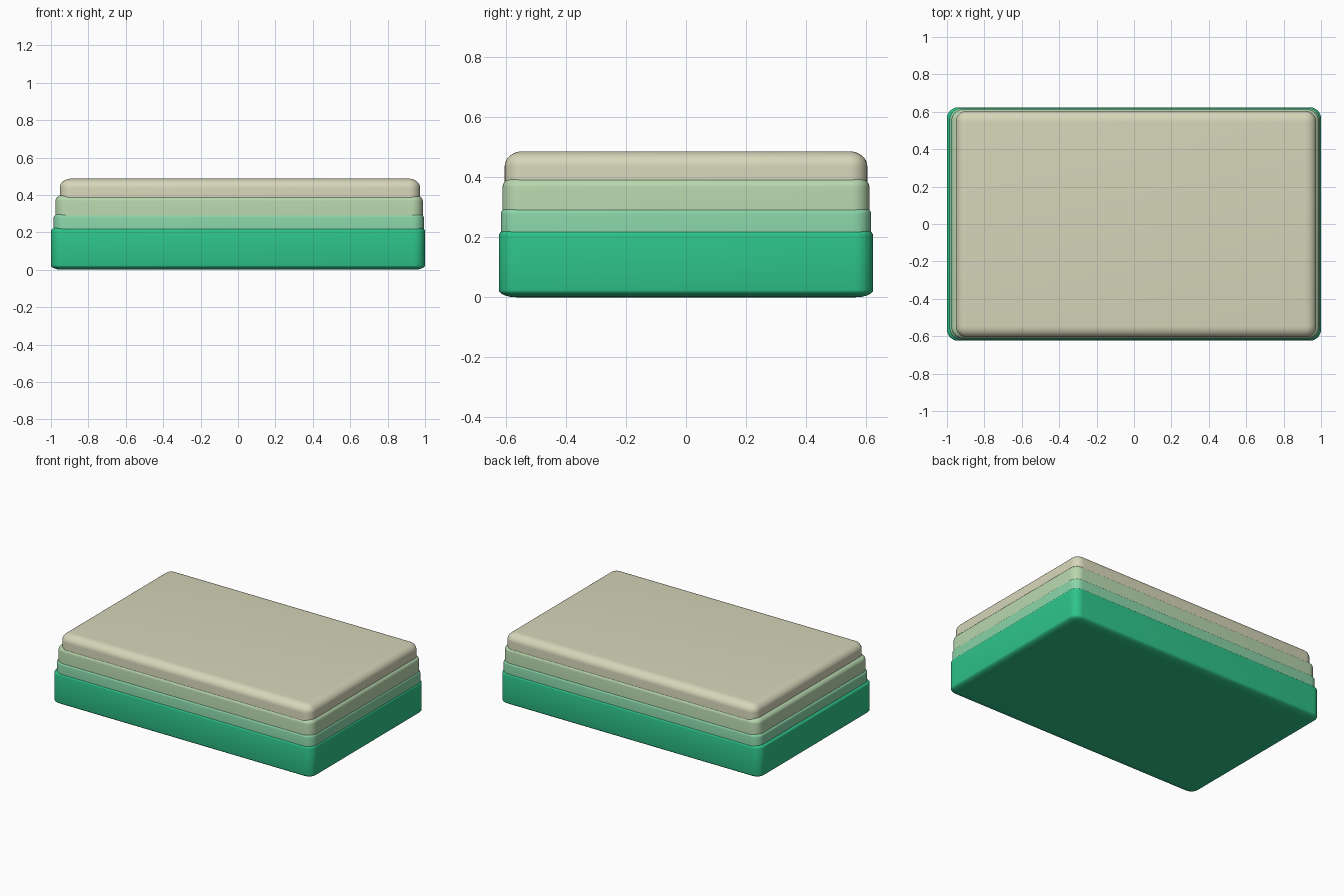
import bpy, bmesh
from mathutils import Matrix

if "Cube" in bpy.data.objects:
    bpy.data.objects.remove(bpy.data.objects["Cube"])

RADIUS = 0.06  # horizontal corner rounding


def rounded_layer(name, x0, x1, half_y, z0, z1, round_z, color):
    """Box with rounded edges; the rounding is flattened to round_z in height."""
    squash = round_z / RADIUS
    bm = bmesh.new()
    bmesh.ops.create_cube(bm, size=1)
    bmesh.ops.scale(bm, vec=(x1 - x0, 2 * half_y, (z1 - z0) / squash), verts=bm.verts)
    bmesh.ops.bevel(bm, geom=bm.edges[:], offset=RADIUS, segments=8,
                    profile=0.5, affect='EDGES')
    bmesh.ops.scale(bm, vec=(1, 1, squash), verts=bm.verts)
    bmesh.ops.transform(bm, verts=bm.verts,
                        matrix=Matrix.Translation(((x0 + x1) / 2, 0, (z0 + z1) / 2)))
    mesh = bpy.data.meshes.new(name)
    bm.to_mesh(mesh)
    bm.free()
    mesh.shade_smooth()
    mat = bpy.data.materials.new(name + "_color")
    mat.diffuse_color = (*color, 1)
    mat.use_nodes = True
    mat.node_tree.nodes["Principled BSDF"].inputs["Base Color"].default_value = mat.diffuse_color
    mesh.materials.append(mat)
    obj = bpy.data.objects.new(name, mesh)
    bpy.context.collection.objects.link(obj)


# Nested slabs, each slightly smaller and taller than the one around it
rounded_layer("base_slab", -1.0, 1.0, 0.624, 0.0, 0.231, 0.024, (0.027, 0.55, 0.255))
rounded_layer("lower_slab", -0.986, 0.994, 0.618, 0.1, 0.308, 0.03, (0.254, 0.658, 0.392))
rounded_layer("middle_slab", -0.976, 0.988, 0.612, 0.1, 0.405, 0.037, (0.479, 0.679, 0.423))
rounded_layer("top_slab", -0.953, 0.974, 0.605, 0.1, 0.487, 0.05, (0.67, 0.67, 0.49))
